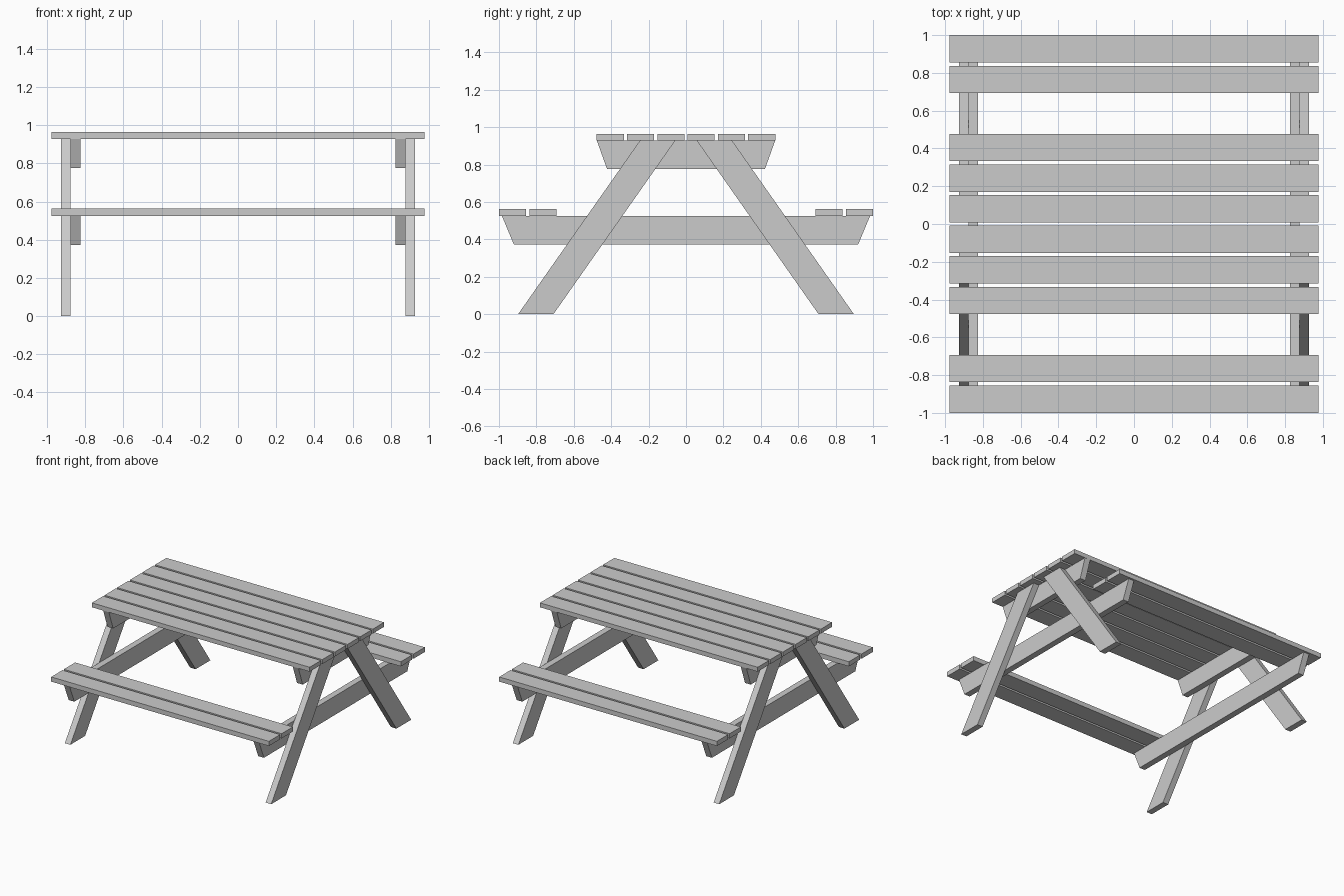
import bpy, bmesh

if "Cube" in bpy.data.objects:
    bpy.data.objects.remove(bpy.data.objects["Cube"])


def prism(name, profile, x0, x1):
    """Extrude a closed (y, z) profile along x."""
    bm = bmesh.new()
    face = bm.faces.new([bm.verts.new((x0, y, z)) for y, z in profile])
    ext = bmesh.ops.extrude_face_region(bm, geom=[face])
    verts = [v for v in ext["geom"] if isinstance(v, bmesh.types.BMVert)]
    bmesh.ops.translate(bm, verts=verts, vec=(x1 - x0, 0, 0))
    bmesh.ops.recalc_face_normals(bm, faces=bm.faces)
    mesh = bpy.data.meshes.new(name)
    bm.to_mesh(mesh)
    bm.free()
    obj = bpy.data.objects.new(name, mesh)
    bpy.context.collection.objects.link(obj)
    return obj


def plank(name, y, z0, z1, width=0.145, half_length=0.978):
    a, b = y - width / 2, y + width / 2
    return prism(name, [(a, z0), (b, z0), (b, z1), (a, z1)], -half_length, half_length)


def beam(name, top, bottom, z0, z1, xs):
    """Cross beam with slanted ends."""
    return prism(name, [(-bottom, z0), (bottom, z0), (top, z1), (-top, z1)], *xs)


SEAT_Z, TOP_Z = 0.525, 0.929

# Table top and bench planks, mirrored front to back
for s, side in ((-1, "front"), (1, "back")):
    for i, y in enumerate((0.081, 0.243, 0.405)):
        plank(f"table_plank_{side}_{i + 1}", s * y, TOP_Z, 0.965)
    for i, y in enumerate((0.765, 0.9275)):
        plank(f"seat_plank_{side}_{i + 1}", s * y, SEAT_Z, 0.563)

# End frames: two beams inside, slanted legs outside
for sx, end in ((-1, "left"), (1, "right")):
    inner = (sx * 0.826, sx * 0.877)
    outer = (sx * 0.877, sx * 0.927)
    beam(f"table_beam_{end}", 0.477, 0.422, 0.776, TOP_Z, inner)
    beam(f"seat_beam_{end}", 0.984, 0.92, 0.372, SEAT_Z, inner)
    for sy, side in ((-1, "front"), (1, "back")):
        leg = [(0.898, 0), (0.709, 0), (0.057, TOP_Z), (0.246, TOP_Z)]
        prism(f"leg_{side}_{end}", [(sy * y, z) for y, z in leg], *outer)
